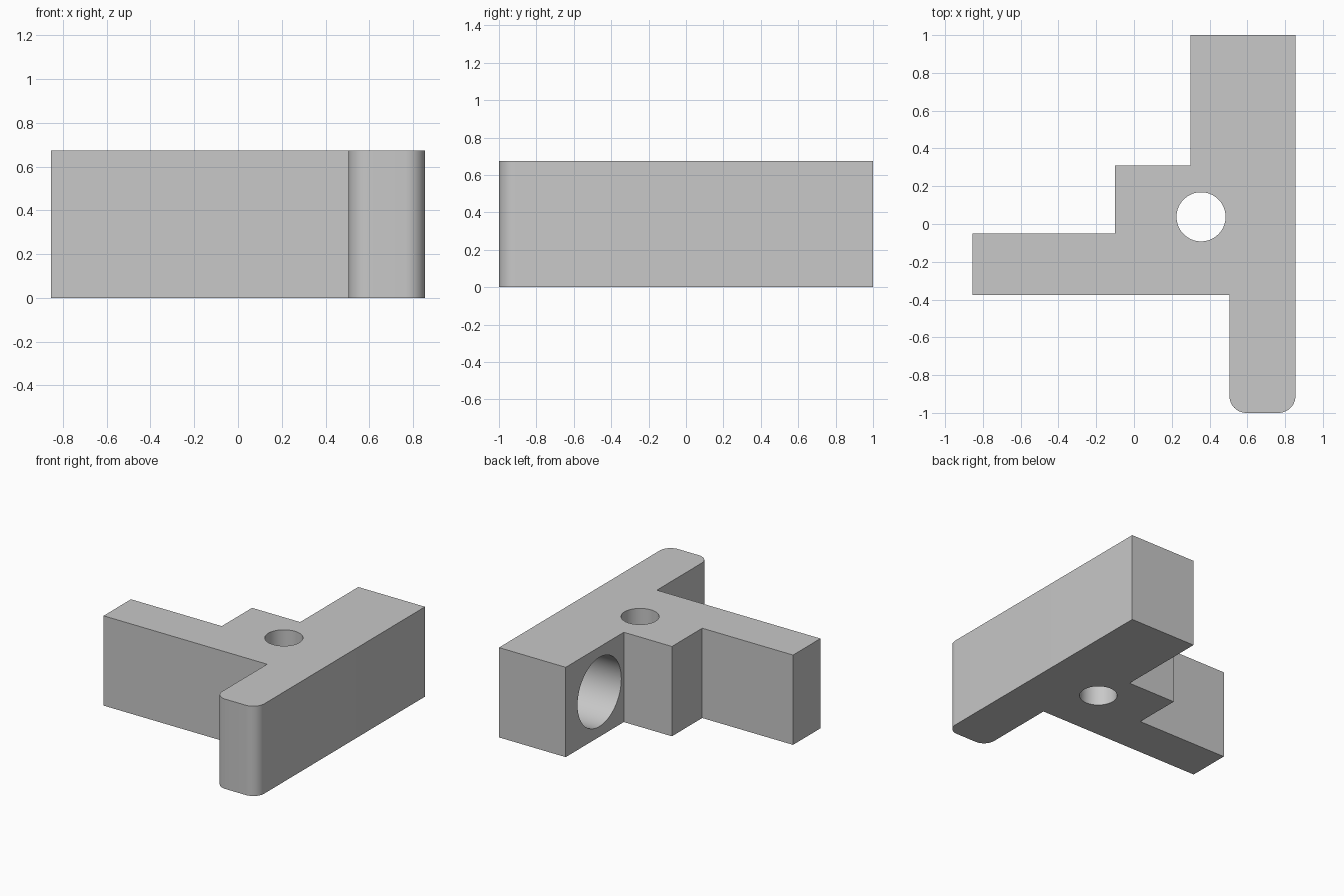
import bpy, bmesh, math

if "Cube" in bpy.data.objects:
    bpy.data.objects.remove(bpy.data.objects["Cube"], do_unlink=True)

HEIGHT = 0.675

# Plain light grey
grey = bpy.data.materials.new("light_grey")
grey.use_nodes = True
colour = (0.58, 0.58, 0.58, 1)
grey.diffuse_color = colour
grey.node_tree.nodes["Principled BSDF"].inputs["Base Color"].default_value = colour

# Bracket outline, extruded upwards
outline = [(0.505, -1), (0.855, -1), (0.855, 1), (0.3, 1), (0.3, 0.31),
           (-0.1, 0.31), (-0.1, -0.05), (-0.855, -0.05), (-0.855, -0.375),
           (0.505, -0.375)]
bm = bmesh.new()
base = bm.faces.new([bm.verts.new((x, y, 0)) for x, y in outline])
top = bmesh.ops.extrude_face_region(bm, geom=[base])["geom"]
bmesh.ops.translate(bm, vec=(0, 0, HEIGHT),
                    verts=[v for v in top if isinstance(v, bmesh.types.BMVert)])
bmesh.ops.recalc_face_normals(bm, faces=bm.faces)

# Rounded upright corners at the front tip
tip_edges = [e for e in bm.edges
             if all(v.co.y < -0.99 for v in e.verts)
             and abs(e.verts[0].co.z - e.verts[1].co.z) > 0.1]
bmesh.ops.bevel(bm, geom=tip_edges, offset=0.09, segments=10, profile=0.5,
                affect='EDGES')
mesh = bpy.data.meshes.new("bracket_body")
bm.to_mesh(mesh)
bm.free()
body = bpy.data.objects.new("bracket_body", mesh)
bpy.context.collection.objects.link(body)
body.data.materials.append(grey)
bpy.context.view_layer.objects.active = body


def drill(name, radius, length, centre, rotation=(0, 0, 0)):
    """Cut a round hole in the body and discard the cutter."""
    bpy.ops.mesh.primitive_cylinder_add(vertices=64, radius=radius, depth=length,
                                        location=centre, rotation=rotation)
    cutter = bpy.context.object
    cutter.name = name
    cutter.hide_render = True
    cutter.data.materials.append(grey)
    cut = body.modifiers.new(name, 'BOOLEAN')
    cut.operation = 'DIFFERENCE'
    cut.solver = 'EXACT'
    cut.object = cutter
    bpy.context.view_layer.objects.active = body
    bpy.ops.object.modifier_apply(modifier=cut.name)
    bpy.data.objects.remove(cutter, do_unlink=True)


# Upright through hole, and blind bore in the side of the back arm
drill("through_hole", 0.13, 1, (0.355, 0.038, HEIGHT / 2))
bore_depth = 0.43
drill("side_bore", 0.26, 2 * bore_depth, (0.3, 0.6, HEIGHT / 2),
      (0, math.pi / 2, 0))

bpy.ops.object.select_all(action='DESELECT')
body.select_set(True)
bpy.context.view_layer.objects.active = body
bpy.ops.object.shade_smooth_by_angle(angle=math.radians(30))
